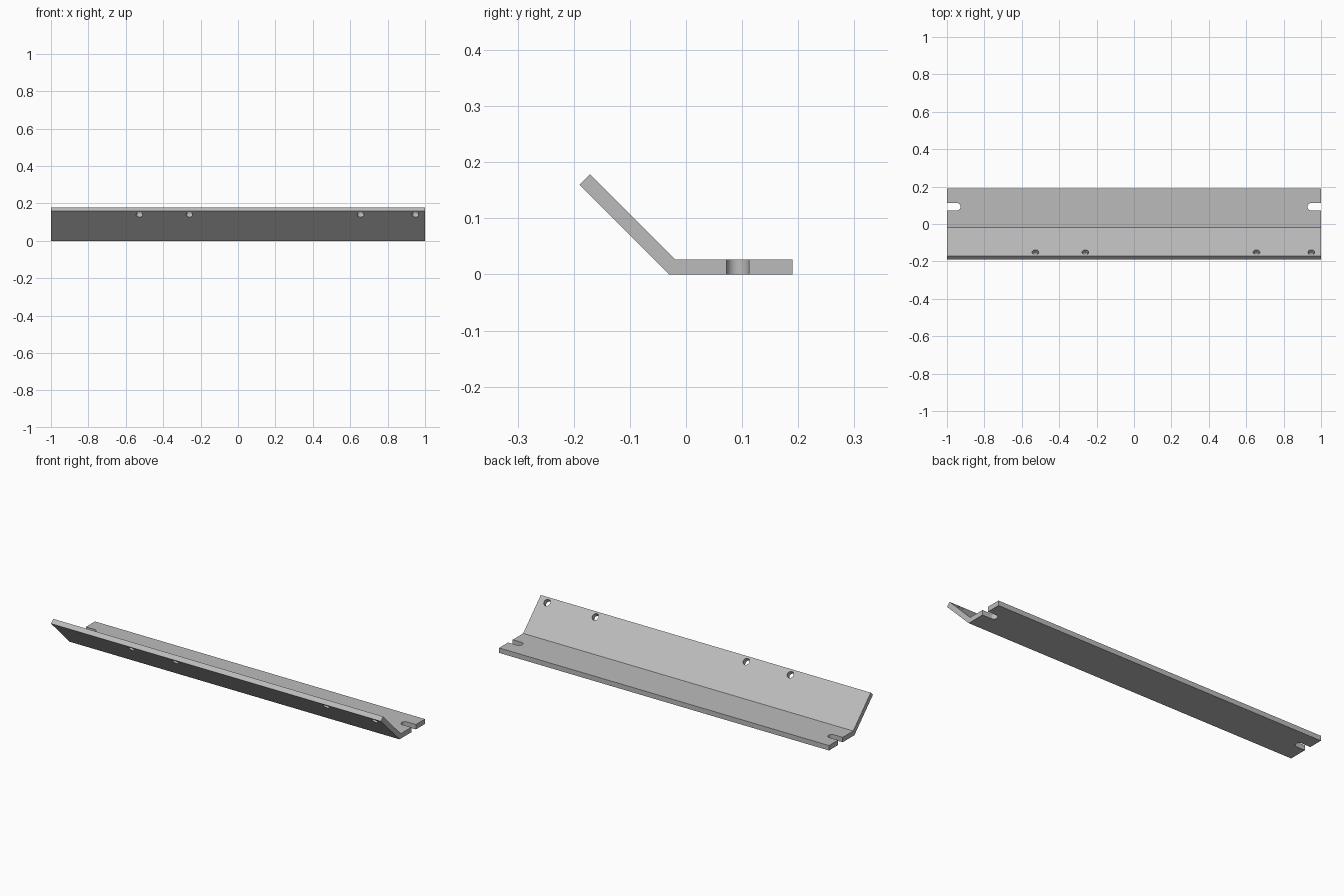
import bpy, bmesh
from math import sin, cos, pi
from mathutils import Vector, Matrix

cube = bpy.data.objects.get("Cube")
if cube:
    bpy.data.objects.remove(cube, do_unlink=True)

grey = bpy.data.materials.new("plain grey metal")
grey.use_nodes = True
grey.diffuse_color = (0.5, 0.5, 0.5, 1)
grey.node_tree.nodes["Principled BSDF"].inputs["Base Color"].default_value = (0.5, 0.5, 0.5, 1)


def prism(name, outline, direction):
    """Solid made by sweeping a closed outline along a direction."""
    bm = bmesh.new()
    face = bm.faces.new([bm.verts.new(p) for p in outline])
    swept = bmesh.ops.extrude_face_region(bm, geom=[face])["geom"]
    bmesh.ops.translate(bm, vec=direction,
                        verts=[v for v in swept if isinstance(v, bmesh.types.BMVert)])
    bmesh.ops.recalc_face_normals(bm, faces=bm.faces)
    mesh = bpy.data.meshes.new(name)
    bm.to_mesh(mesh)
    bm.free()
    mesh.materials.append(grey)
    obj = bpy.data.objects.new(name, mesh)
    bpy.context.collection.objects.link(obj)
    return obj


# Bent plate: flat base flange and a flange rising at 45 degrees
profile = [(0.19, 0), (0.19, 0.027), (-0.019, 0.027),
           (-0.171, 0.179), (-0.19, 0.16), (-0.03, 0)]
plate = prism("angled_bracket", [(-1, y, z) for y, z in profile], (2, 0, 0))

cutters = []

# Round holes through the sloping flange
tilt = Matrix.Rotation(-pi / 4, 3, 'X')
centre = Vector((0, -0.1605, 0.1495))
for x in (-0.527, -0.26, 0.655, 0.948):
    ring = [tilt @ Vector((0.018 * cos(a * pi / 16), 0.018 * sin(a * pi / 16), -0.03))
            + centre + Vector((x, 0, 0)) for a in range(32)]
    cutters.append(prism("hole_cutter", ring, tilt @ Vector((0, 0, 0.06))))

# Open round-ended slots at both ends of the base flange
r, slot_y = 0.02, 0.092
for side in (-1, 1):
    arc = [(side * (0.948 - r * sin(a * pi / 16)), slot_y + r * cos(a * pi / 16), -0.02)
           for a in range(17)]
    mouth = [(side * 1.05, slot_y - r, -0.02), (side * 1.05, slot_y + r, -0.02)]
    cutters.append(prism("slot_cutter", arc + mouth, (0, 0, 0.08)))

bpy.ops.object.select_all(action='DESELECT')
bpy.context.view_layer.objects.active = plate
plate.select_set(True)
for cutter in cutters:
    cutter.hide_render = True
    cut = plate.modifiers.new("cut", 'BOOLEAN')
    cut.operation = 'DIFFERENCE'
    cut.solver = 'EXACT'
    cut.object = cutter
    bpy.ops.object.modifier_apply(modifier=cut.name)
    bpy.data.objects.remove(cutter, do_unlink=True)

bpy.ops.object.shade_smooth_by_angle(angle=pi / 6)
